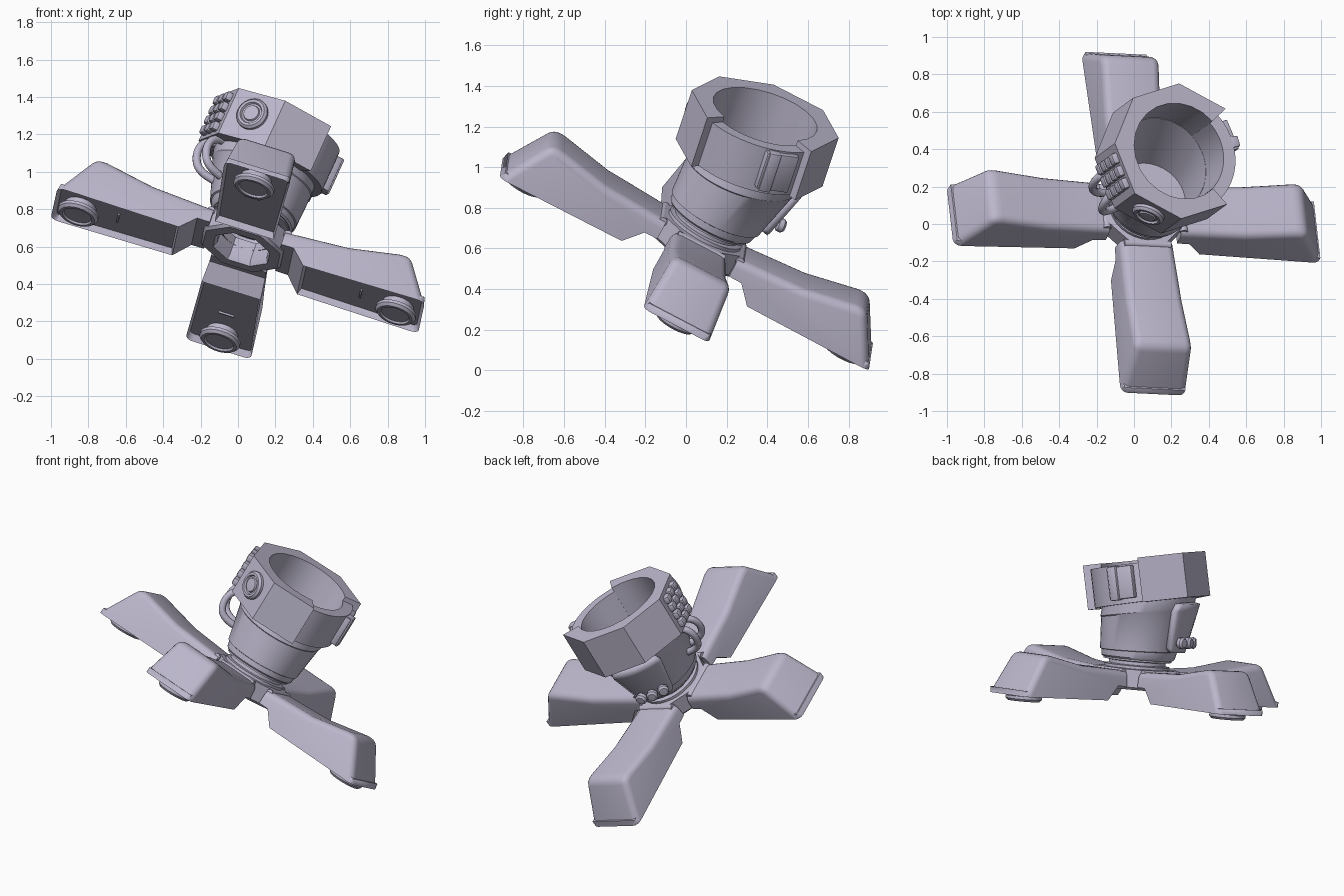
import bpy, bmesh, math
from mathutils import Vector, Matrix

if "Cube" in bpy.data.objects:
    bpy.data.objects.remove(bpy.data.objects["Cube"])

mat = bpy.data.materials.new("lavender_grey")
mat.diffuse_color = (0.50, 0.47, 0.60, 1)
mat.use_nodes = True
mat.node_tree.nodes["Principled BSDF"].inputs["Base Color"].default_value = mat.diffuse_color


def frame(o, x, z):
    """Matrix with origin o, z axis z, x axis as close to x as possible."""
    z = Vector(z).normalized()
    x = Vector(x)
    x = (x - z * x.dot(z)).normalized()
    m = Matrix((x, z.cross(x), z)).transposed().to_4x4()
    m.translation = o
    return m


# Tilted base frame (legs, hub) and head frame (collar, leans a little more)
U = Vector((0.954, -0.045, -0.297))
W = Vector((0.283, 0.470, 0.837))
N = Vector((0.395, 0.29, 0.873)).normalized()
O = Vector((-0.01, -0.015, 0.50))
K = Vector((0.247, 0.39, 1.262))
BASE = frame(O, U, W)
HEAD = frame(K, U, N)


def rot(a):
    return Matrix.Rotation(math.radians(a), 4, 'Z')


def finish(bm, name, m=Matrix(), angle=35):
    bmesh.ops.remove_doubles(bm, verts=bm.verts, dist=1e-5)
    bmesh.ops.recalc_face_normals(bm, faces=bm.faces)
    bm.transform(m)
    me = bpy.data.meshes.new(name)
    bm.to_mesh(me)
    bm.free()
    me.materials.append(mat)
    ob = bpy.data.objects.new(name, me)
    bpy.context.collection.objects.link(ob)
    bpy.ops.object.select_all(action='DESELECT')
    ob.select_set(True)
    bpy.context.view_layer.objects.active = ob
    bpy.ops.object.shade_smooth_by_angle(angle=math.radians(angle))
    return ob


def skin(bm, rings, closed=True):
    """Bridge equal-length rings of points with quads."""
    vs = [[bm.verts.new(p) for p in r] for r in rings]
    for a, b in zip(vs, vs[1:]):
        n = len(a)
        for i in range(n if closed else n - 1):
            j = (i + 1) % n
            bm.faces.new((a[i], a[j], b[j], b[i]))
    return vs


def lathe(name, profile, m, seg=32, phase=0.0):
    bm = bmesh.new()
    rings = []
    for r, z in profile:
        rings.append([(max(r, 1e-7) * math.cos(2 * math.pi * (i + phase) / seg),
                       max(r, 1e-7) * math.sin(2 * math.pi * (i + phase) / seg), z)
                      for i in range(seg)])
    skin(bm, rings)
    bmesh.ops.dissolve_degenerate(bm, edges=bm.edges, dist=1e-6)
    return finish(bm, name, m)


def box(name, size, m, bevel=0.006):
    bm = bmesh.new()
    bmesh.ops.create_cube(bm, size=1)
    bmesh.ops.scale(bm, verts=bm.verts, vec=size)
    bmesh.ops.bevel(bm, geom=bm.edges[:], offset=bevel, segments=2, affect='EDGES', profile=0.5)
    return finish(bm, name, m)


def outward(m, a, dist, z):
    """Frame on the side of m at angle a: its z points outward, y points up."""
    d = m.to_3x3() @ Vector((math.cos(math.radians(a)), math.sin(math.radians(a)), 0))
    up = m.to_3x3() @ Vector((0, 0, 1))
    return frame(m.translation + d * dist + up * z, up.cross(d), d)


# Legs, each a raised wedge with a hollow underside
SIDE = [(0.20, 0.12), (0.27, 0.12), (0.35, 0.03), (1.03, 0.03),
        (0.88, 0.29), (0.82, 0.287), (0.55, 0.235), (0.20, 0.215)]


def leg(name, m):
    bm = bmesh.new()
    sides = []
    for s in (-1, 1):
        sides.append([bm.verts.new((r, s * (0.155 + 0.028 * r - 0.07 * max(w - 0.03, 0)), w))
                      for r, w in SIDE])
    n = len(SIDE)
    bm.faces.new(sides[0])
    bm.faces.new(sides[1][::-1])
    for i in range(n):
        j = (i + 1) % n
        bm.faces.new((sides[0][i], sides[0][j], sides[1][j], sides[1][i]))
    bmesh.ops.recalc_face_normals(bm, faces=bm.faces)
    under = [f for f in bm.faces if all(v.co.z < 0.04 for v in f.verts)]
    bmesh.ops.inset_individual(bm, faces=under, thickness=0.018, depth=-0.035)

    def soft(e):
        a, b = (v.co for v in e.verts)
        top = min(a.z, b.z) > 0.2 and max(a.x, b.x) > 0.25
        end = min(a.x, b.x) > 0.87 and max(a.z, b.z) > 0.2
        return (top and not (abs(a.y - b.y) > 0.1 and max(a.x, b.x) < 0.85)) or end
    bmesh.ops.bevel(bm, geom=[e for e in bm.edges if soft(e)], offset=0.04,
                    segments=4, affect='EDGES', profile=0.5, clamp_overlap=True)
    finish(bm, name, m)


for label, a in (("right", 0), ("back", 90), ("left", 180), ("front", 270)):
    m = BASE @ rot(a)
    leg(label + "_leg", m)
    lathe(label + "_foot", [(0, 0.075), (0.085, 0.075), (0.085, 0.03), (0.112, 0.025), (0.112, 0.008),
                            (0.098, -0.006), (0.082, -0.006), (0.076, 0.004), (0, 0.004)],
          m @ Matrix.Translation((0.89, 0, 0)))
    box(label + "_leg_slot", (0.012, 0.09, 0.012), m @ Matrix.Translation((0.68, 0, 0.06)), 0.003)
    # hinge pin joining the leg to the hub
    pin = m @ Matrix.Translation((0.215, 0, 0.205)) @ Matrix.Rotation(math.pi / 2, 4, 'X')
    lathe(label + "_hinge_pin", [(0, -0.13), (0.022, -0.13), (0.022, 0.13), (0, 0.13)], pin, 12)

# Hub ring and neck
lathe("hub_ring", [(0.165, 0.10), (0.225, 0.10), (0.24, 0.115), (0.24, 0.225), (0.15, 0.235),
                   (0.15, 0.13), (0.165, 0.10)], BASE, 8, 0.5)
lathe("neck", [(0.13, 0.18), (0.20, 0.22), (0.20, 0.245), (0.175, 0.25), (0.175, 0.27),
               (0.21, 0.275), (0.21, 0.30), (0, 0.30)], BASE)

# Cup, lofted from the base frame to the leaning head frame
BOT, TOP = O + 0.285 * W, K - 0.27 * N


def cup_point(t, a, r):
    f = frame(BOT.lerp(TOP, t), U, W.lerp(N, t))
    return f @ Vector((r * math.cos(math.radians(a)), r * math.sin(math.radians(a)), 0))


bm = bmesh.new()
CUP = [(0, 0.001), (0, 0.215), (0.03, 0.226), (0.14, 0.233), (0.15, 0.242), (0.8, 0.282), (0.82, 0.288),
       (1.0, 0.292), (1.0, 0.265), (0.12, 0.205), (0.12, 0.001)]
rings = skin(bm, [[cup_point(t, i * 7.5, r) for i in range(48)] for t, r in CUP])
bm.faces.new(rings[0])
bm.faces.new(rings[-1])
finish(bm, "cup")

# Raised panel and three knobs on the back of the cup
bm = bmesh.new()
rows = []
for t, half in ((0.16, 21), (0.22, 25), (0.8, 33), (0.9, 30)):
    rows.append([cup_point(t, 115 + half * k / 5, 0.238 + 0.055 * t + 0.015) for k in range(-5, 6)])
skin(bm, rows, False)
panel = finish(bm, "cup_panel")
sol = panel.modifiers.new("thickness", 'SOLIDIFY')
sol.thickness = 0.04
sol.offset = 0
for i, da in enumerate((-14, 0, 14)):
    p, q = cup_point(0.3, 115 + da, 0.25), cup_point(0.3, 115 + da, 0.35)
    lathe("knob_%d" % (i + 1), [(0, 0), (0.018, 0), (0.018, 0.05), (0.034, 0.055), (0.036, 0.08),
                                (0.026, 0.092), (0, 0.094)], frame(p, W, q - p), 16)

# Two cable loops below the button pad
for i, a in enumerate((191, 211)):
    cu = bpy.data.curves.new("cable_%d" % (i + 1), 'CURVE')
    cu.dimensions = '3D'
    cu.bevel_depth = 0.022
    cu.bevel_resolution = 3
    sp = cu.splines.new('NURBS')
    path = [(1.0, 0.27), (0.98, 0.33), (0.85, 0.375), (0.6, 0.38), (0.42, 0.34), (0.4, 0.25)]
    sp.points.add(len(path) - 1)
    for pt, (t, r) in zip(sp.points, path):
        pt.co = (*cup_point(t, a, r), 1)
    sp.use_endpoint_u = True
    sp.order_u = 4
    cu.materials.append(mat)
    bpy.context.collection.objects.link(bpy.data.objects.new(cu.name, cu))


# Collar: open octagonal ring, with a round band across its gap
def arc_ring(name, a0, a1, step, rin, rout, z0, z1):
    bm = bmesh.new()
    rings = []
    for k in range(round((a1 - a0) / step) + 1):
        a = math.radians(a0 + k * step)
        d = Vector((math.cos(a), math.sin(a), 0))
        ro = rout(k * step)
        rings.append([d * rin + Vector((0, 0, z0)), d * ro + Vector((0, 0, z0)),
                      d * ro + Vector((0, 0, z1)), d * rin + Vector((0, 0, z1))])
    vs = skin(bm, rings)
    bm.faces.new(vs[0])
    bm.faces.new(vs[-1])
    return finish(bm, name, HEAD, 25)


R = 0.38
INR = R * math.cos(math.pi / 8)
arc_ring("collar", 43, 313, 15, 0.268, lambda a: INR / math.cos(math.radians(a % 45 - 22.5)), -0.275, 0)
arc_ring("collar_band", -47, 43, 7.5, 0.266, lambda a: 0.335, -0.27, -0.03)

# Clasp on the band
box("clasp_plate", (0.17, 0.20, 0.05), outward(HEAD, 22, 0.335, -0.14))
box("clasp_bar", (0.06, 0.21, 0.05), outward(HEAD, 15, 0.352, -0.14))

# Round lens on the front face
lathe("lens", [(0, 0), (0.088, 0), (0.088, 0.018), (0.076, 0.032), (0.062, 0.032), (0.056, 0.02),
               (0.046, 0.02), (0.042, 0.03), (0, 0.034)], outward(HEAD, 245.5, INR - 0.002, -0.125))

# Button pad on the left face
pad = outward(HEAD, 200.5, INR, -0.14)
for c in range(3):
    for r in range(4):
        box("button_%d_%d" % (c + 1, r + 1), (0.06, 0.05, 0.05),
            pad @ Matrix.Translation(((c - 1) * 0.072, (r - 1.5) * 0.06, 0.008)), 0.012)
